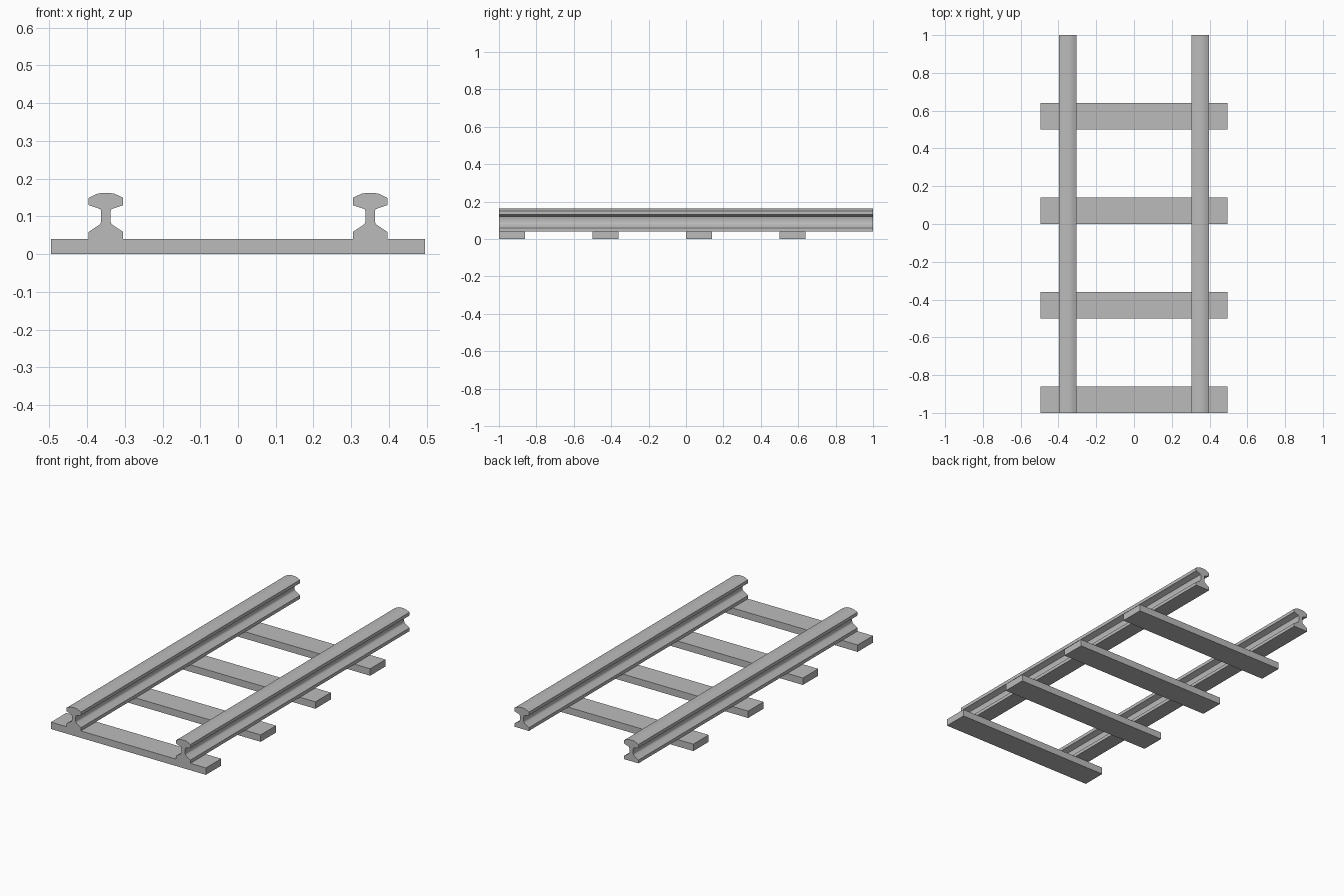
import bpy
import bmesh
import math

cube = bpy.data.objects.get("Cube")
if cube:
    bpy.data.objects.remove(cube, do_unlink=True)

# Single grey finish
grey = bpy.data.materials.new("plain_grey")
grey.use_nodes = True
colour = (0.5, 0.5, 0.5, 1)
grey.diffuse_color = colour
grey.node_tree.nodes["Principled BSDF"].inputs["Base Color"].default_value = colour

SLEEPER_TOP = 0.04
RAIL_X = 0.35

# Right half of the rail section, bottom to top: (offset from centre, height)
half_section = [
    (0.046, SLEEPER_TOP), (0.046, 0.059),          # foot
    (0.02, 0.076), (0.015, 0.08), (0.0125, 0.086),  # lower fillet
    (0.0125, 0.114), (0.0145, 0.119), (0.019, 0.121),  # web and upper fillet
    (0.046, 0.13), (0.046, 0.149),                 # head side
    (0.034, 0.155), (0.023, 0.16), (0.012, 0.162),  # crown
]


def finish(obj):
    obj.data.materials.append(grey)
    bpy.ops.object.select_all(action="DESELECT")
    obj.select_set(True)
    bpy.context.view_layer.objects.active = obj
    bpy.ops.object.shade_smooth_by_angle(angle=math.radians(40))


def make_object(name, bm):
    bmesh.ops.recalc_face_normals(bm, faces=bm.faces)
    mesh = bpy.data.meshes.new(name)
    bm.to_mesh(mesh)
    bm.free()
    obj = bpy.data.objects.new(name, mesh)
    bpy.context.collection.objects.link(obj)
    finish(obj)


def add_rail(name, x):
    section = half_section + [(-u, z) for u, z in reversed(half_section)]
    bm = bmesh.new()
    face = bm.faces.new([bm.verts.new((x + u, -1, z)) for u, z in section])
    result = bmesh.ops.extrude_face_region(bm, geom=[face], use_keep_orig=True)
    verts = [v for v in result["geom"] if isinstance(v, bmesh.types.BMVert)]
    bmesh.ops.translate(bm, verts=verts, vec=(0, 2, 0))
    make_object(name, bm)


def add_sleeper(name, front_y):
    bm = bmesh.new()
    bmesh.ops.create_cube(bm, size=1)
    bmesh.ops.scale(bm, verts=bm.verts, vec=(0.99, 0.14, SLEEPER_TOP))
    bmesh.ops.translate(bm, verts=bm.verts, vec=(0, front_y + 0.07, SLEEPER_TOP / 2))
    make_object(name, bm)


# Rails
add_rail("left_rail", RAIL_X)
add_rail("right_rail", -RAIL_X)

# Evenly spaced sleepers, the first flush with the front end
for i in range(4):
    add_sleeper(f"sleeper_{i + 1}", -1 + i * 0.5)
